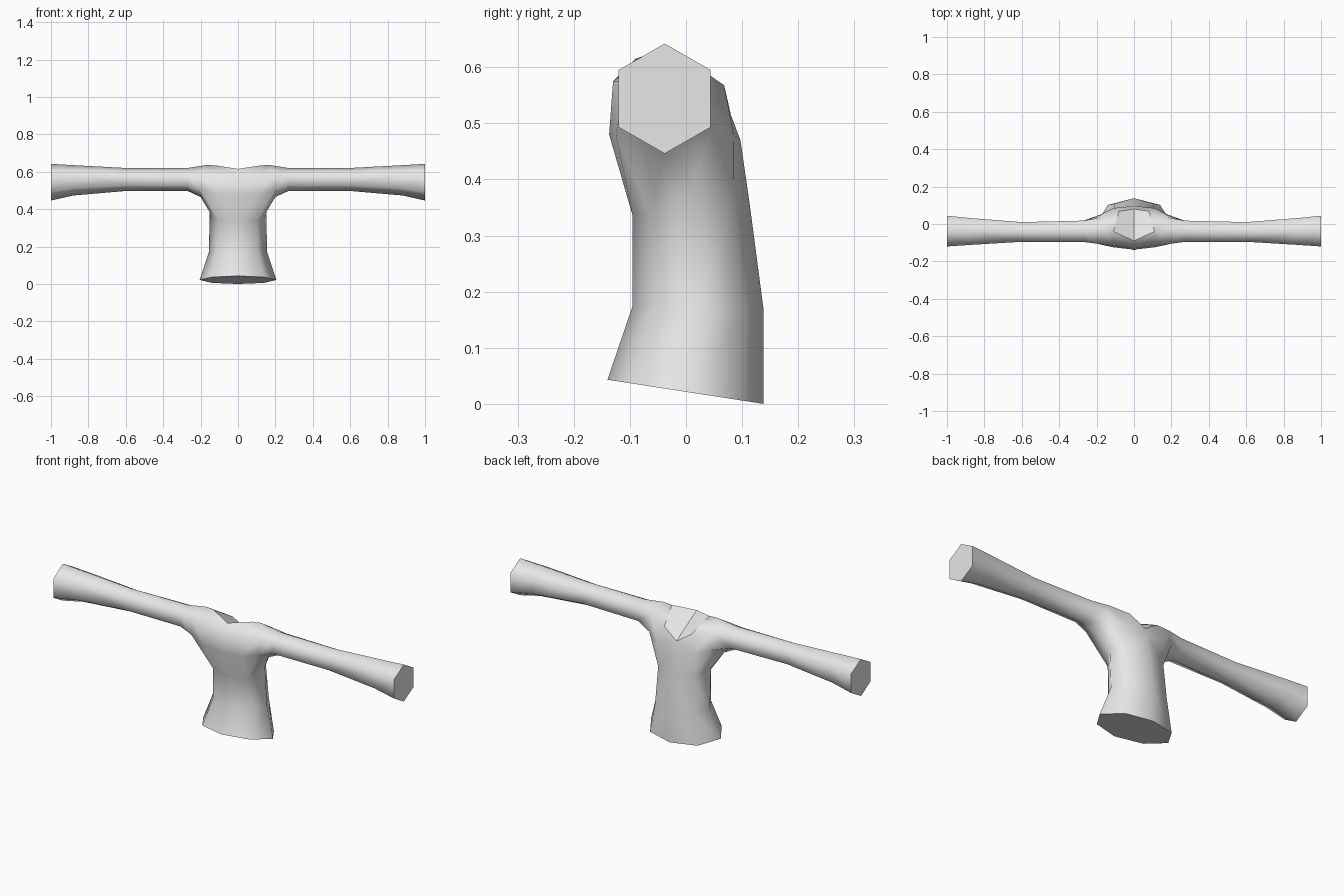
import bpy
import bmesh

default_cube = bpy.data.objects.get("Cube")
if default_cube:
    bpy.data.objects.remove(default_cube, do_unlink=True)

grey = bpy.data.materials.new("light_grey")
grey.use_nodes = True
colour = (0.8, 0.8, 0.8, 1)
grey.diffuse_color = colour
grey.node_tree.nodes["Principled BSDF"].inputs["Base Color"].default_value = colour

bm = bmesh.new()


def vert(x, y, z):
    return bm.verts.new((x, y, z))


def face(*corners, smooth=True):
    new_face = bm.faces.new(corners)
    new_face.smooth = smooth
    return new_face


def torso_ring(width, front, back, z_front, z_back):
    """Half of a tilted eight-sided ring, from front centre to back centre."""
    outline = [(0, 0), (0.68, 0.15), (1, 0.5), (0.68, 0.87), (0, 1)]
    return [vert(width * side, front + (back - front) * t,
                 z_front + (z_back - z_front) * t) for side, t in outline]


def arm_ring(x, front, back, bottom, top):
    """Six-sided ring standing on a corner, starting at the bottom."""
    middle, height = (front + back) / 2, top - bottom
    low, high = bottom + height * 0.24, top - height * 0.24
    outline = [(middle, bottom), (front, low), (front, high),
               (middle, top), (back, high), (back, low)]
    return [vert(x, y, z) for y, z in outline]


def bridge(first, second, closed=False):
    count = len(first)
    for i in range(count if closed else count - 1):
        j = (i + 1) % count
        face(first[i], first[j], second[j], second[i])


# Torso, from the tilted waist opening up to the ribs
rings = [torso_ring(*r) for r in (
    (0.205, -0.14, 0.138, 0.043, 0),
    (0.155, -0.095, 0.138, 0.175, 0.17),
    (0.152, -0.095, 0.113, 0.335, 0.36),
)]
for lower, upper in zip(rings, rings[1:]):
    bridge(lower, upper)
face(*rings[0], smooth=False)
rib_front, rib_front_side, rib_side, rib_back_side, rib_back = rings[-1]
rib_side.co.z = 0.385

# Shoulder opening where the arm begins
shoulder = arm_ring(0.2, -0.105, 0.035, 0.465, 0.63)
under, front_low, front_high, top, back_high, back_low = shoulder
top.co.x, top.co.z = 0.16, 0.637
back_high.co.x = 0.18
back_low.co.x, back_low.co.y = 0.18, 0.05

# Chest, upper back and neckline
chest = vert(0, -0.137, 0.48)
chest_side = vert(0.11, -0.125, 0.48)
collar = vert(0, -0.13, 0.575)
collar_side = vert(0.11, -0.115, 0.575)
blade = vert(0, 0.097, 0.47)
blade_side = vert(0.11, 0.085, 0.48)
neck_front = vert(0, -0.09, 0.615)
neck_side = vert(0.11, -0.04, 0.632)
neck_back_side = vert(0.08, 0.068, 0.568)
neck_back = vert(0, 0.08, 0.515)

face(rib_front, rib_front_side, chest_side, chest)
face(rib_front_side, rib_side, under, front_low)
face(rib_front_side, front_low, chest_side)
face(chest, chest_side, collar_side, collar)
face(chest_side, front_low, front_high, collar_side)
face(collar, collar_side, neck_side, neck_front)
face(collar_side, front_high, top, neck_side)
face(rib_side, rib_back_side, back_low, under)
face(rib_back_side, blade_side, back_low)
face(rib_back_side, rib_back, blade, blade_side)
face(blade_side, blade, neck_back, neck_back_side)
face(blade_side, neck_back_side, back_high, back_low)
face(neck_back_side, neck_side, top, back_high)

# Neck opening cover
face(neck_front, neck_side, neck_back_side, neck_back, smooth=False)

# Arm, widening towards the flat wrist end
previous = shoulder
for values in ((0.27, -0.096, 0.018, 0.497, 0.62),
               (0.6, -0.095, 0.01, 0.497, 0.62),
               (0.88, -0.112, 0.032, 0.473, 0.635),
               (1, -0.12, 0.044, 0.446, 0.642)):
    ring = arm_ring(*values)
    bridge(previous, ring, closed=True)
    previous = ring
face(*previous, smooth=False)

bmesh.ops.recalc_face_normals(bm, faces=bm.faces[:])
mesh = bpy.data.meshes.new("upper_body")
bm.to_mesh(mesh)
bm.free()
mesh.materials.append(grey)
body = bpy.data.objects.new("upper_body", mesh)
bpy.context.scene.collection.objects.link(body)

# Mirror the half body across the centre
mirror = body.modifiers.new("mirror", 'MIRROR')
mirror.use_axis[0] = True
mirror.use_clip = True
mirror.merge_threshold = 0.001
